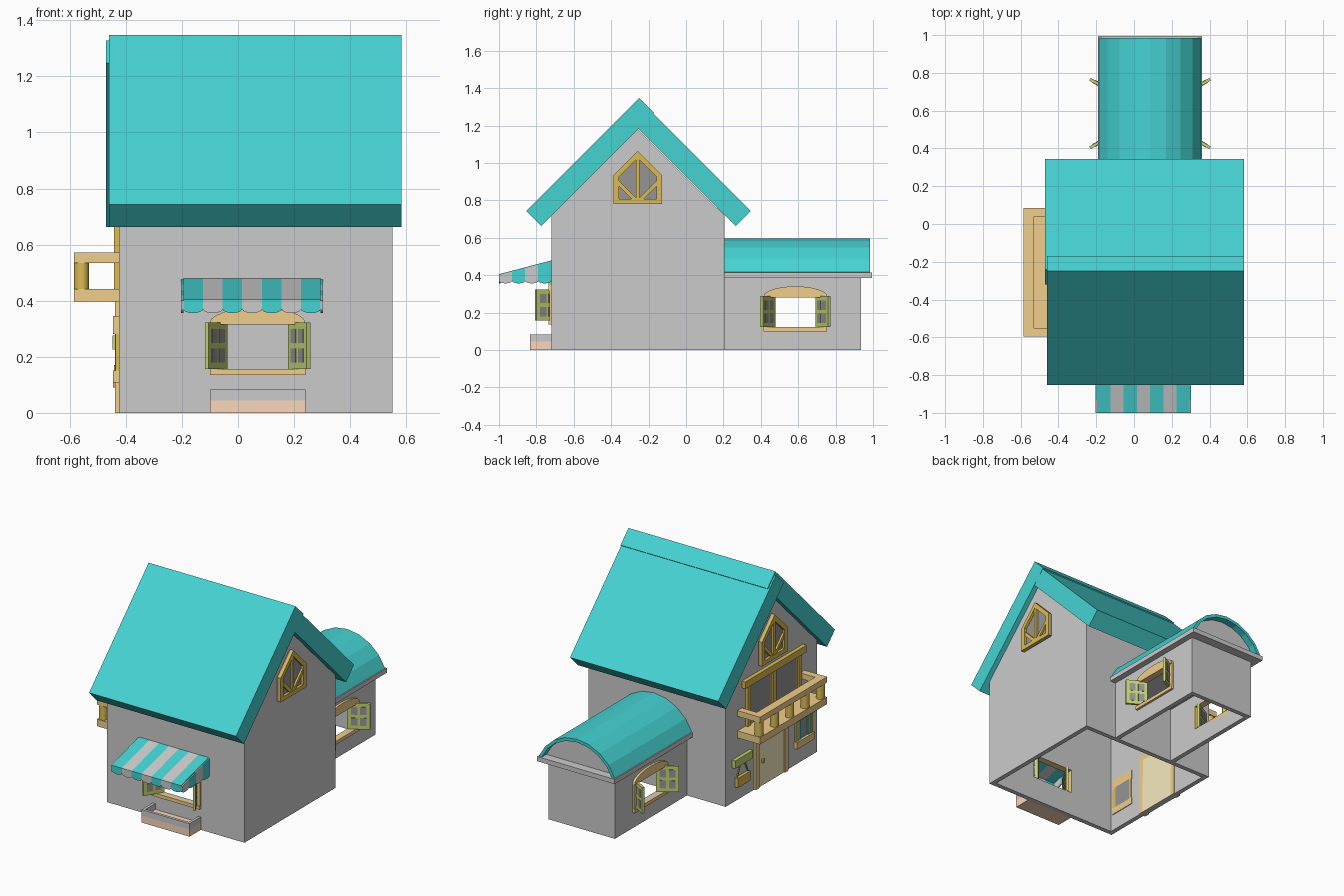
import bpy, bmesh
from math import sin, cos, pi, radians, atan2
from mathutils import Matrix, Vector

if "Cube" in bpy.data.objects:
    bpy.data.objects.remove(bpy.data.objects["Cube"])

I = Matrix.Identity(4)
T = lambda *v: Matrix.Translation(v)
RZ = lambda a: Matrix.Rotation(a, 4, 'Z')


def material(name, *rgb):
    m = bpy.data.materials.new(name)
    m.diffuse_color = (*rgb, 1)
    m.use_nodes = True
    m.node_tree.nodes["Principled BSDF"].inputs["Base Color"].default_value = m.diffuse_color
    return m


TEAL = material("teal", .06, .65, .65)
GOLD = material("dark_wood", .72, .5, .09)
WOOD = material("wood", .88, .62, .26)
GREEN = material("green", .55, .66, .17)
DARK = material("glass", .3, .3, .3)
BRICK = material("brick", .95, .68, .5)
DOOR = material("door_paint", .93, .83, .53)


def prism(name, pts, axis, a, b, mat=None, M=I):
    """Extrude a 2D outline along an axis from a to b."""
    put = {'x': lambda p, t: (t, p[0], p[1]), 'y': lambda p, t: (p[0], t, p[1]),
           'z': lambda p, t: (p[0], p[1], t)}[axis]
    bm = bmesh.new()
    lo = [bm.verts.new(M @ Vector(put(p, a))) for p in pts]
    hi = [bm.verts.new(M @ Vector(put(p, b))) for p in pts]
    bm.faces.new(lo)
    bm.faces.new(hi[::-1])
    for i in range(len(pts)):
        j = (i + 1) % len(pts)
        bm.faces.new((lo[i], hi[i], hi[j], lo[j]))
    bmesh.ops.recalc_face_normals(bm, faces=bm.faces)
    me = bpy.data.meshes.new(name)
    bm.to_mesh(me)
    bm.free()
    ob = bpy.data.objects.new(name, me)
    bpy.context.collection.objects.link(ob)
    if mat:
        me.materials.append(mat)
    return ob


def box(name, x, y, z, mat=None, M=I):
    return prism(name, [(x[0], y[0]), (x[1], y[0]), (x[1], y[1]), (x[0], y[1])], 'z', *z, mat, M)


def cut(ob, cutters):
    for c in cutters:
        mod = ob.modifiers.new("cut", 'BOOLEAN')
        mod.object, mod.operation, mod.solver = c, 'DIFFERENCE', 'EXACT'
        bpy.context.view_layer.objects.active = ob
        bpy.ops.object.modifier_apply(modifier=mod.name)
        bpy.data.objects.remove(c)


def shutter_window(M):
    """Arched window with two open shutters; wall face at local y = 0."""
    box("window_sill", (-.17, .17), (-.015, .03), (0, .022), WOOD, M)
    arch = [(.17 * cos(pi * i / 12), .187 + .053 * sin(pi * i / 12)) for i in range(13)]
    prism("window_arch", [(.17, .18)] + arch + [(-.17, .18)], 'y', -.015, .03, WOOD, M)
    for s in (-1, 1):
        box("window_jamb", sorted((s * .15, s * .17)), (-.01, .03), (.022, .18), WOOD, M)
        S = M @ T(s * .148, -.025, .105) @ RZ(atan2(-.87, s * .5))
        box("shutter", (-.067, .067), (-.008, .008), (-.083, .083), GREEN, S)
        for u in (-.027, .027):
            for z in (-.035, .035):
                box("shutter_pane", (u - .019, u + .019), (-.01, .01), (z - .025, z + .025), DARK, S)
    return box("window_cutter", (-.155, .155), (-.1, .1), (.022, .182), None, M)


# windows with shutters: front, annex right, annex left
front_cut = shutter_window(T(.07, -.72, .135))
right_cut = shutter_window(T(.32, .585, .10) @ RZ(pi / 2))
left_cut = shutter_window(T(-.15, .585, .10) @ RZ(-pi / 2))

# main house, hollow and open at the bottom
house = prism("house_walls", [(-.72, 0), (.205, 0), (.205, .72), (-.2575, 1.18), (-.72, .72)],
              'x', -.425, .55)
hollow = prism("house_hollow", [(-.69, -.1), (.175, -.1), (.175, .705), (-.2575, 1.138), (-.69, .705)],
               'x', -.395, .52)
cut(house, [hollow, front_cut])

# annex
annex = box("annex_walls", (-.15, .32), (.205, .935), (0, .385))
cut(annex, [box("annex_hollow", (-.12, .29), (.1, .905), (-.1, .36)), right_cut, left_cut])
box("annex_trim", (-.19, .36), (.205, .995), (.385, .415))


def arc(r, n=8):
    return [(.085 + r * sin(radians(-67.4 + 134.8 * i / n)),
             .304 + r * cos(radians(-67.4 + 134.8 * i / n))) for i in range(n + 1)]


prism("annex_roof", arc(.292) + arc(.272)[::-1], 'y', .205, .985, TEAL)
prism("annex_gable", arc(.28), 'y', .90, .94)

# main roof slabs
prism("roof_front", [(-.853, .743), (-.249, 1.347), (-.169, 1.267), (-.773, .663)], 'x', -.46, .583, TEAL)
prism("roof_back", [(.345, .743), (-.24, 1.328), (-.32, 1.248), (.265, .663)], 'x', -.47, .582, TEAL)

# gable windows on both ends
outer = [(-.388, .78), (-.128, .78), (-.128, .935), (-.258, 1.065), (-.388, .935)]
inner = [(-.258 + (y + .258) * .77, .895 + (z - .895) * .77) for y, z in outer]
for w, s in ((.55, 1), (-.425, -1)):
    a, b = w - s * .005, w + s * .025
    prism("gable_glass", outer, 'x', a, w + s * .008, DARK)
    for i in range(5):
        j = (i + 1) % 5
        prism("gable_frame", [outer[i], outer[j], inner[j], inner[i]], 'x', a, b, GOLD)
    prism("gable_bar", [(-.267, .79), (-.249, .79), (-.249, 1.04), (-.267, 1.04)], 'x', a, b - s * .003, GOLD)
    for k in (-1, 1):
        prism("gable_brace", [(-.258 + k * .025, .80), (-.258 + k * .115, .89), (-.258 + k * .115, .92),
                              (-.258, .805)], 'x', a, b - s * .005, GOLD)

# balcony
box("balcony_floor", (-.585, -.42), (-.595, .085), (.397, .442), WOOD)
box("balcony_rail", (-.585, -.53), (-.595, .085), (.535, .572), WOOD)
for y0, y1 in ((-.595, -.55), (.04, .085)):
    box("balcony_side_rail", (-.53, -.42), (y0, y1), (.535, .572), WOOD)
for i in range(5):
    cy = -.566 + i * .1555
    ring = [(-.558 + .026 * cos(pi * k / 8), cy + .026 * sin(pi * k / 8)) for k in range(16)]
    baluster = prism("balcony_baluster", ring, 'z', .442, .535, GOLD)
    for p in baluster.data.polygons:
        p.use_smooth = len(p.vertices) == 4

# balcony doors
box("balcony_door_header", (-.45, -.42), (-.58, .04), (.70, .745), GOLD)
box("balcony_door_backing", (-.432, -.42), (-.53, -.01), (.442, .70), GOLD)
for y0, y1 in ((-.50, -.285), (-.235, -.03)):
    box("balcony_door_glass", (-.436, -.42), (y0, y1), (.47, .69), DARK)
for y in (-.53, -.27, -.01):
    box("balcony_door_post", (-.443, -.42), (y - .016, y + .016), (.442, .70), GOLD)

# ground door
box("door", (-.43, -.39), (-.385, -.115), (0, .37), DOOR)
for y0, y1 in ((-.415, -.38), (-.12, -.085)):
    box("door_jamb", (-.438, -.39), (y0, y1), (0, .40), WOOD)
box("door_lintel", (-.438, -.39), (-.38, -.12), (.365, .40), WOOD)
box("door_knob", (-.443, -.43), (-.17, -.15), (.15, .17), GOLD)

# small side window with curtains
box("side_window_glass", (-.429, -.39), (-.65, -.51), (.15, .29), DARK)
box("side_window_sill", (-.446, -.39), (-.67, -.49), (.108, .152), WOOD)
box("side_window_header", (-.446, -.39), (-.67, -.49), (.282, .346), WOOD)
for y in (-.655, -.505):
    box("side_window_jamb", (-.436, -.39), (y - .012, y + .012), (.152, .282), GOLD)
for y in (-.63, -.53):
    box("side_window_curtain", (-.434, -.42), (y - .014, y + .014), (.152, .282), TEAL)

# hanging sign beside the door
box("sign_bar", (-.448, -.42), (-.04, .14), (.226, .276), GREEN)
box("sign_board", (-.445, -.422), (-.02, .11), (.09, .15), GOLD)
for k in (-1, 1):
    prism("sign_cord", [(.045 + k * .06, .15), (.045 + k * .052, .15), (.045 + k * .016, .23),
                        (.045 + k * .024, .23)], 'x', -.436, -.43, GOLD)

# striped awning with scalloped valance
slope = lambda y: .40 + (y + 1) * .075 / .28


def scallop(u0, u1, top0, top1):
    r, c = (u1 - u0) / 2, (u0 + u1) / 2
    return [(u0, top0)] + [(c - r * cos(pi * i / 8), .37 - .014 * sin(pi * i / 8)) for i in range(9)] + [(u1, top1)]


for i in range(7):
    x0 = -.195 + i * .07
    mat = None if i % 2 else TEAL
    prism("awning_stripe", [(-1, .395), (-1, .405), (-.715, .48), (-.715, .47)], 'x', x0, x0 + .07, mat)
    prism("awning_valance", scallop(x0, x0 + .07, .40, .40), 'y', -1, -.992, mat)
for x0, x1 in ((-.203, -.195), (.295, .303)):
    for i in range(4):
        y0 = -1 + i * .07
        prism("awning_side", scallop(y0, y0 + .07, slope(y0), slope(y0 + .07)), 'x', x0, x1,
              TEAL if i % 2 else None)

# planter below the front window
box("planter_base", (-.10, .24), (-.835, -.715), (0, .045), BRICK)
box("planter_front", (-.10, .24), (-.835, -.818), (.045, .083))
for x0, x1 in ((-.10, -.083), (.223, .24)):
    box("planter_side", (x0, x1), (-.818, -.715), (.045, .083))
